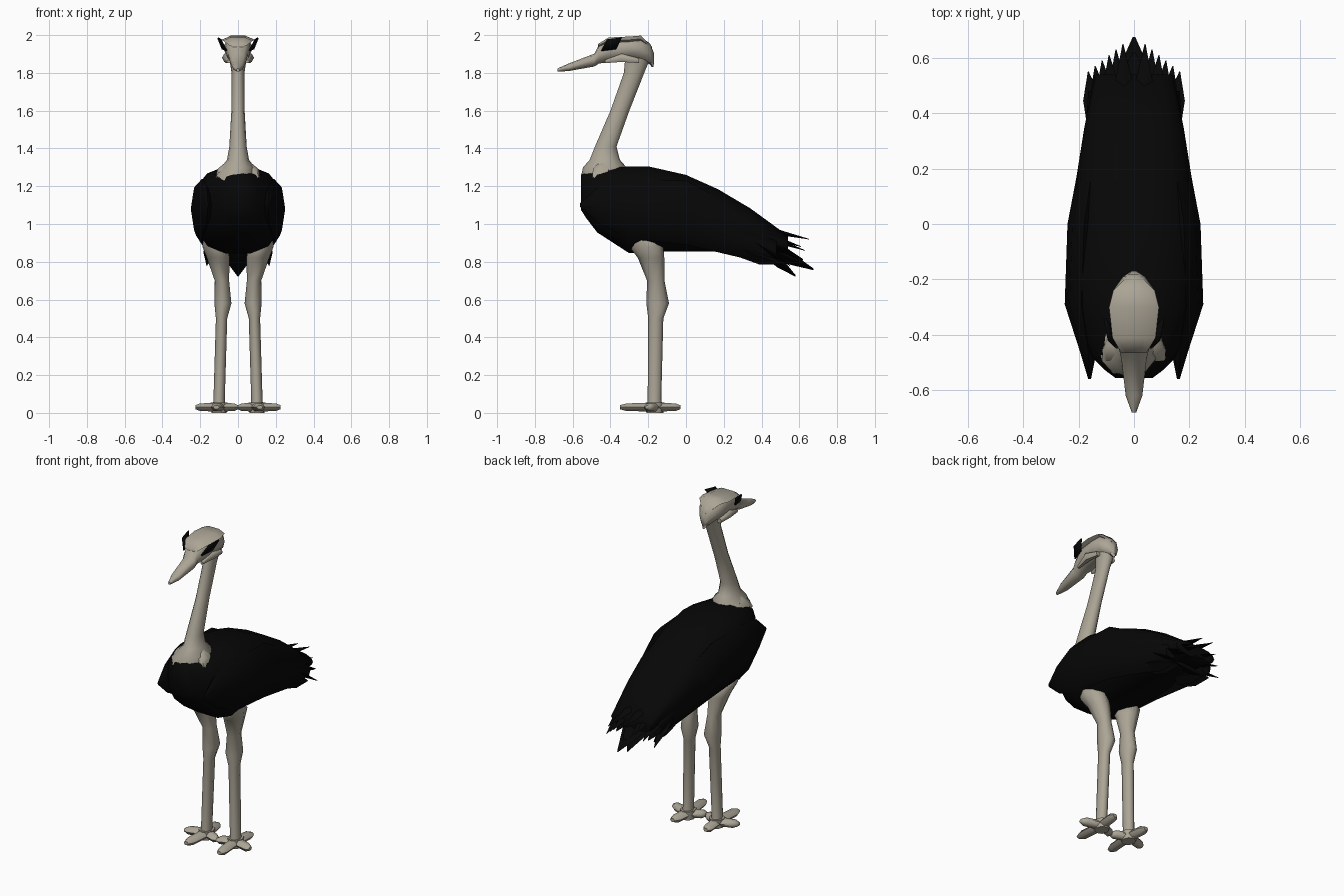
import bpy, bmesh, math

if "Cube" in bpy.data.objects:
    bpy.data.objects.remove(bpy.data.objects["Cube"])


def material(name, *rgb):
    mat = bpy.data.materials.new(name)
    mat.use_nodes = True
    mat.diffuse_color = (*rgb, 1)
    bsdf = mat.node_tree.nodes["Principled BSDF"]
    bsdf.inputs["Base Color"].default_value = (*rgb, 1)
    return mat


skin = material("pale skin", .41, .375, .305)
black = material("black feathers", .002, .002, .002)


def ring_point(axis, ring, angle, power):
    x, y, z, half_width, half_height = ring
    cos, sin = math.cos(angle), math.sin(angle)
    u = half_width * math.copysign(abs(cos) ** power, cos)
    v = half_height * math.copysign(abs(sin) ** power, sin)
    if axis == "X":
        return x, y + u, z + v
    if axis == "Y":
        return x + u, y, z + v
    return x + u, y + v, z


def add_loft(bm, axis, rings, sides, power=1, ragged=0):
    """Skin a row of rings (x, y, z, half width, half height) across the axis."""
    loops = [[bm.verts.new(ring_point(axis, ring, math.tau * i / sides, power))
              for i in range(sides)] for ring in rings]
    for vert in loops[0][::2]:
        vert.co.z -= ragged
    for low, high in zip(loops, loops[1:]):
        for i in range(sides):
            bm.faces.new((low[i - 1], low[i], high[i], high[i - 1]))
    bm.faces.new(loops[0])
    bm.faces.new(loops[-1])


def add_feather(bm, base, tip, width, thick):
    """Flat pointed blade running back along y."""
    middle = [(b + t) / 2 for b, t in zip(base, tip)]
    add_loft(bm, "Y", [(*base, width, thick), (*middle, width, thick),
                       (*tip, thick / 9, thick / 9)], sides=4)


def finish(name, bm, mat, mirror=False):
    bmesh.ops.recalc_face_normals(bm, faces=bm.faces)
    mesh = bpy.data.meshes.new(name)
    bm.to_mesh(mesh)
    bm.free()
    mesh.materials.append(mat)
    part = bpy.data.objects.new(name, mesh)
    bpy.context.collection.objects.link(part)
    bpy.ops.object.select_all(action="DESELECT")
    part.select_set(True)
    bpy.context.view_layer.objects.active = part
    bpy.ops.object.shade_smooth_by_angle(angle=math.radians(60))
    if mirror:
        part.modifiers.new("Mirror", "MIRROR").use_mirror_merge = False
    return part


def loft(name, mat, axis, rings, sides, power=1, ragged=0, mirror=False):
    bm = bmesh.new()
    add_loft(bm, axis, rings, sides, power, ragged)
    return finish(name, bm, mat, mirror)


def centred(rows):
    return [(0, *row) for row in rows]


def body_ring(y):
    """Full chest in front of the deepest section, long taper behind it."""
    distance = y + .2
    if distance < 0:
        front = -distance / .36
        top = 1.31 - .05 * front ** 4
        bottom = .83 + .25 * front ** 2.5
        width = .24 * (1 - .75 * front ** 3)
    else:
        rear = (distance / .7) ** 1.6
        top = 1.31 - .34 * rear
        bottom = .85
        width = .24 - .09 * rear
    return 0, y, (top + bottom) / 2, width, (top - bottom) / 2


# Body
stations = [-.555, -.53, -.47, -.3, -.2, 0, .17, .34, .54]
loft("body", black, "Y", [body_ring(y) for y in stations], sides=14, power=.82)

# Folded wings with pointed shoulders
loft("wing", black, "Y",
     [(.16, -.56, 1.1, .005, .01), (.165, -.46, 1.1, .03, .1),
      (.19, -.29, 1.08, .06, .16), (.18, 0, 1.06, .06, .17),
      (.13, .34, .93, .045, .12), (.13, .48, .87, .035, .05)],
     sides=8, mirror=True)

# Tail: overlapping side feathers in pairs
bm = bmesh.new()
for i in range(6):
    x = .165 - .025 * i
    tip_z = .78 + .02 * i + .04 * (i % 2)
    add_feather(bm, base=(x * .8, .34, tip_z / 2 + .53),
                tip=(x, .55 + .02 * i, tip_z), width=.035, thick=.014)
for x in (.13, .09):
    add_feather(bm, base=(x, .28, .87), tip=(x, .5, .79), width=.04, thick=.045)
finish("side_tail_feathers", bm, black, mirror=True)

# Tail: long drooping plume in the middle
bm = bmesh.new()
for tip_y, tip_z in [(.675, .76), (.62, .81), (.58, .725)]:
    add_feather(bm, base=(0, .38, .9), tip=(0, tip_y, tip_z), width=.07, thick=.04)
finish("central_tail_feathers", bm, black)

# Neck with a ragged collar
loft("neck", skin, "Z",
     [(-.02, -.435, 1.255, .11, .12), (0, -.43, 1.3, .09, .115)]
     + centred([(-.43, 1.34, .058, .08), (-.425, 1.41, .046, .057),
                (-.35, 1.6, .035, .05), (-.275, 1.8, .034, .054),
                (-.25, 1.9, .05, .07)]),
     sides=12, ragged=.025)

# Collar tufts lying on the shoulders
loft("collar_tuft", skin, "Z",
     [(.1, -.46, 1.25, .02, .04), (.08, -.45, 1.29, .03, .05),
      (.04, -.43, 1.34, .01, .02)],
     sides=6, ragged=.02, mirror=True)

# Head and beak in one skin, with a flat overhanging crown
loft("head", skin, "Y",
     centred([(-.68, 1.815, .008, .009), (-.62, 1.83, .03, .02),
              (-.485, 1.868, .046, .034), (-.46, 1.9, .052, .05),
              (-.4, 1.922, .07, .065), (-.3, 1.932, .078, .06),
              (-.235, 1.926, .072, .062), (-.19, 1.9, .04, .055),
              (-.17, 1.875, .01, .03)]),
     sides=8, power=.85)
loft("crown", skin, "Y",
     centred([(-.465, 1.945, .045, .01), (-.41, 1.97, .078, .02),
              (-.3, 1.975, .09, .02), (-.24, 1.98, .075, .02),
              (-.18, 1.93, .015, .01)]), sides=6)
loft("nape_tuft", skin, "Z",
     centred([(-.175, 1.83, .005, .005), (-.2, 1.88, .035, .03),
              (-.22, 1.93, .04, .03)]), sides=6)
loft("cheek", skin, "Y",
     [(.05, -.43, 1.86, .01, .01), (.06, -.34, 1.88, .025, .025),
      (.055, -.25, 1.865, .015, .015)], sides=6, mirror=True)

# Dark lashes sweeping out over the eyes
bm = bmesh.new()
corners = [(.064, -.45, 1.915), (.086, -.37, 1.925), (.11, -.34, 1.985), (.095, -.42, 1.975)]
bm.faces.new([bm.verts.new(corner) for corner in corners])
lash = finish("eyelash", bm, black, mirror=True)
lash.modifiers.new("Solidify", "SOLIDIFY").thickness = .008

# Legs with a swollen joint
loft("leg", skin, "Z",
     [(.1, -.165, .02, .034, .045), (.1, -.167, .07, .03, .036),
      (.087, -.16, .5, .03, .04), (.08, -.15, .58, .045, .06),
      (.085, -.16, .7, .038, .046), (.105, -.185, .82, .06, .07),
      (.12, -.21, .88, .068, .09), (.14, -.23, .92, .045, .06)],
     sides=8, mirror=True)

# Feet: a pad with blunt toes spreading in four directions
bm = bmesh.new()
add_loft(bm, "Z", [(.1, -.165, 0, .04, .045), (.1, -.165, .055, .045, .05)], sides=8)
for axis, reach_x, reach_y in [("X", .125, -.035), ("X", -.1, -.04),
                               ("Y", .015, -.185), ("Y", .015, .135)]:
    add_loft(bm, axis, [(.1 + reach_x * t, -.165 + reach_y * t, .03, width, width * .75)
                        for t, width in [(0, .034), (.8, .032), (1, .016)]], sides=6)
finish("foot", bm, skin, mirror=True)
